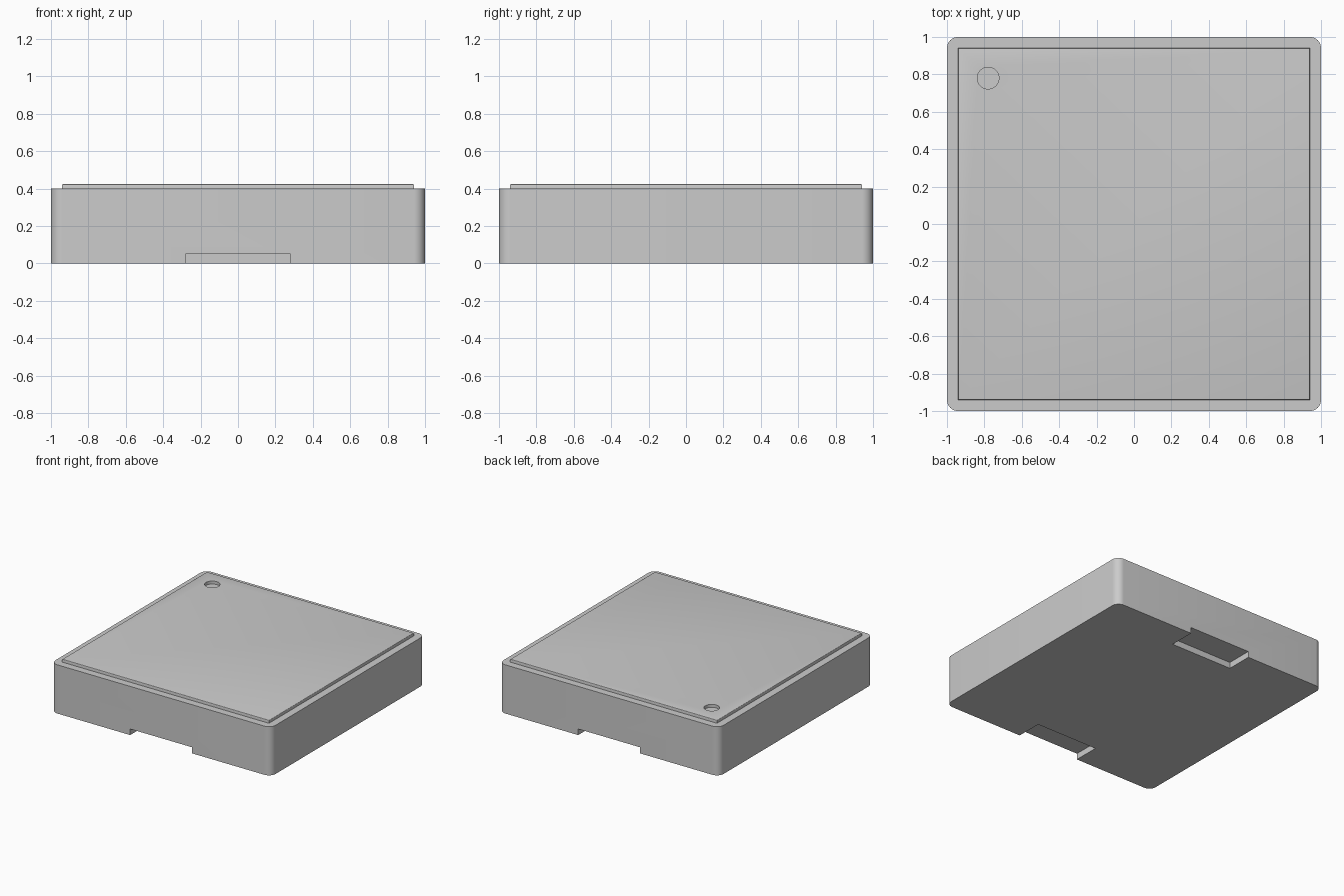
import bpy, bmesh
from mathutils import Matrix, Vector

if "Cube" in bpy.data.objects:
    bpy.data.objects.remove(bpy.data.objects["Cube"])


def make_object(name, bm):
    mesh = bpy.data.meshes.new(name)
    bmesh.ops.recalc_face_normals(bm, faces=bm.faces)
    bm.to_mesh(mesh)
    bm.free()
    obj = bpy.data.objects.new(name, mesh)
    bpy.context.collection.objects.link(obj)
    return obj


def box(name, lo, hi, bevel=0, segments=1, pick=None):
    lo, hi = Vector(lo), Vector(hi)
    bm = bmesh.new()
    mat = Matrix.Translation((lo + hi) / 2) @ Matrix.Diagonal((hi - lo).to_4d())
    mat[3][3] = 1
    bmesh.ops.create_cube(bm, size=1, matrix=mat)
    if bevel:
        edges = [e for e in bm.edges if pick(e)]
        bmesh.ops.bevel(bm, geom=edges, offset=bevel, segments=segments,
                        profile=0.5, affect='EDGES')
    return make_object(name, bm)


def cut(target, cutter):
    mod = target.modifiers.new("cut", 'BOOLEAN')
    mod.operation = 'DIFFERENCE'
    mod.solver = 'EXACT'
    mod.object = cutter
    bpy.context.view_layer.objects.active = target
    bpy.ops.object.modifier_apply(modifier=mod.name)
    bpy.data.objects.remove(cutter)


def smooth(obj):
    bpy.ops.object.select_all(action='DESELECT')
    obj.select_set(True)
    bpy.context.view_layer.objects.active = obj
    bpy.ops.object.shade_smooth_by_angle(angle=0.6)


def vertical(e):
    return abs(e.verts[0].co.z - e.verts[1].co.z) > 0.1


def top_edge(e):
    return all(v.co.z > 0.42 for v in e.verts)


# Body with rounded vertical corners
body = box("body", (-1, -1, 0), (1, 1, 0.4), 0.06, 8, vertical)

# Shallow notches under the front and back edges
for side in (-1, 1):
    y0, y1 = sorted((side * 0.785, side * 1.1))
    cut(body, box("notch_cutter", (-0.28, y0, -0.1), (0.28, y1, 0.05)))
smooth(body)

# Raised top plate, sunk slightly into the body
plate = box("top_plate", (-0.94, -0.94, 0.39), (0.94, 0.94, 0.425), 0.006, 3, top_edge)

# Round marker recess through the plate
bm = bmesh.new()
bmesh.ops.create_cone(bm, cap_ends=True, segments=48, radius1=0.058, radius2=0.058,
                      depth=0.2, matrix=Matrix.Translation((-0.78, 0.78, 0.41)))
cut(plate, make_object("marker_cutter", bm))
smooth(plate)
